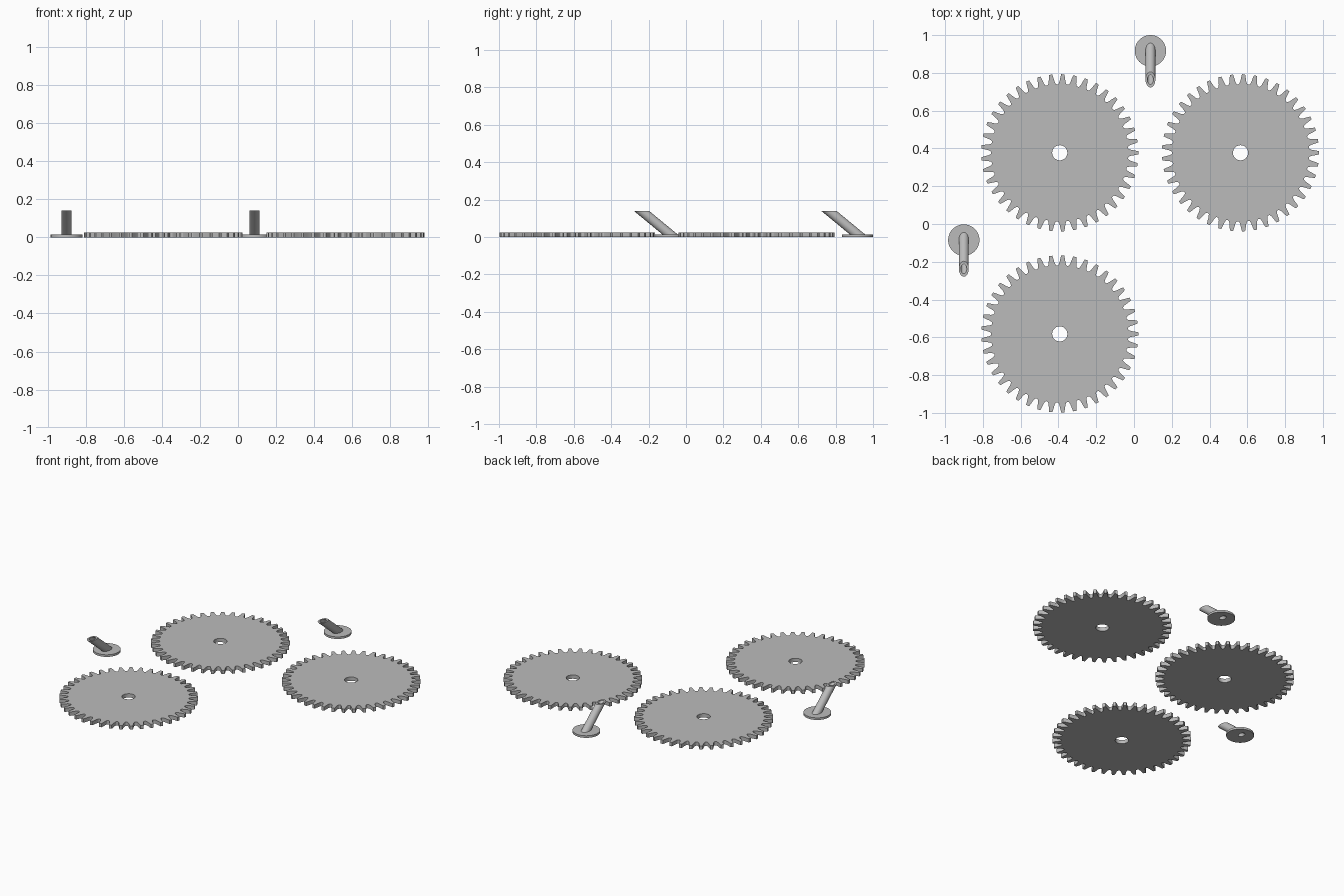
import bpy
import bmesh
import math

if "Cube" in bpy.data.objects:
    bpy.data.objects.remove(bpy.data.objects["Cube"])

grey = bpy.data.materials.new("plain grey")
grey.diffuse_color = (0.5, 0.5, 0.5, 1)
grey.use_nodes = True
grey.node_tree.nodes["Principled BSDF"].inputs["Base Color"].default_value = grey.diffuse_color


def loft(name, rings, location):
    """Join equal-length rings of points in a closed loop of walls."""
    bm = bmesh.new()
    loops = [[bm.verts.new(p) for p in ring] for ring in rings]
    n = len(rings[0])
    for a, b in zip(loops, loops[1:] + loops[:1]):
        for i in range(n):
            j = (i + 1) % n
            bm.faces.new((a[i], a[j], b[j], b[i]))
    bmesh.ops.recalc_face_normals(bm, faces=bm.faces)
    mesh = bpy.data.meshes.new(name)
    bm.to_mesh(mesh)
    bm.free()
    mesh.materials.append(grey)
    obj = bpy.data.objects.new(name, mesh)
    obj.location = location
    bpy.context.collection.objects.link(obj)
    bpy.ops.object.select_all(action='DESELECT')
    obj.select_set(True)
    bpy.context.view_layer.objects.active = obj
    bpy.ops.object.shade_smooth_by_angle(angle=math.radians(30))


# Gear outline: one tooth as (fraction of pitch, radius), repeated round
TEETH = 41
HALF = [(0.13, 0.416), (0.20, 0.398), (0.27, 0.378), (0.36, 0.366), (0.44, 0.363)]
TOOTH = [(-f, r) for f, r in reversed(HALF)] + HALF
GEAR_H, BORE = 0.025, 0.04


def gear(name, x, y):
    polar = [((k + f) * math.tau / TEETH, r) for k in range(TEETH) for f, r in TOOTH]

    def ring(z, radius=None):
        return [((radius or r) * math.cos(a), (radius or r) * math.sin(a), z)
                for a, r in polar]
    loft(name, [ring(0), ring(GEAR_H), ring(GEAR_H, BORE), ring(0, BORE)], (x, y, 0))


# Leaning hollow handle on a round base, cut level at the top
BASE_H, TOP_H = 0.014, 0.14
LEAN = math.radians(50.5)


def handle(name, x, y):
    def ring(z, radius, leaning=True):
        stretch = 1 / math.cos(LEAN) if leaning else 1
        shift = -(z - BASE_H) * math.tan(LEAN) if leaning else 0
        return [(radius * math.cos(a), radius * stretch * math.sin(a) + shift, z)
                for a in (i * math.tau / 48 for i in range(48))]
    loft(name, [ring(0, 0.083, False), ring(BASE_H, 0.083, False),
                ring(BASE_H, 0.026), ring(TOP_H, 0.026),
                ring(TOP_H, 0.016), ring(0, 0.016)], (x, y, 0))


gear("gear_back_left", -0.393, 0.377)
gear("gear_back_right", 0.564, 0.377)
gear("gear_front_left", -0.393, -0.582)
handle("handle_back", 0.087, 0.917)
handle("handle_left", -0.901, -0.085)
